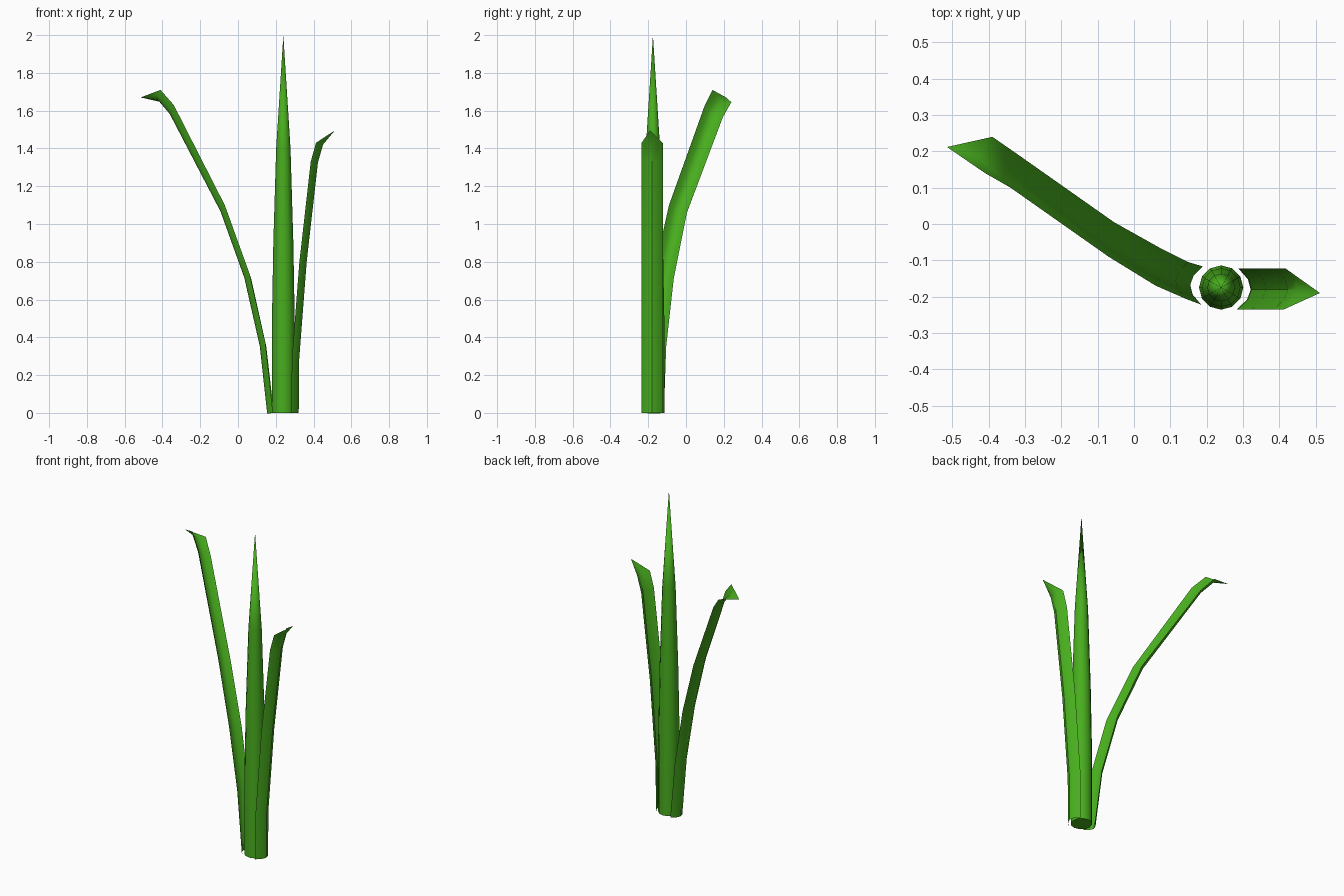
import bpy, math
from mathutils import Vector

if "Cube" in bpy.data.objects:
    bpy.data.objects.remove(bpy.data.objects["Cube"])

green = bpy.data.materials.new("leaf_green")
green.diffuse_color = (0.065, 0.42, 0.013, 1)
green.use_nodes = True
green.node_tree.nodes["Principled BSDF"].inputs["Base Color"].default_value = green.diffuse_color


def add_object(name, verts, faces):
    mesh = bpy.data.meshes.new(name)
    mesh.from_pydata(verts, [], faces)
    mesh.materials.append(green)
    mesh.validate()
    obj = bpy.data.objects.new(name, mesh)
    bpy.context.collection.objects.link(obj)
    bpy.ops.object.select_all(action='DESELECT')
    obj.select_set(True)
    bpy.context.view_layer.objects.active = obj
    bpy.ops.object.shade_smooth_by_angle(angle=math.radians(35))
    return obj


def stalk(name, cx, cy, profile, top, sides=12):
    verts = [(cx + r * math.cos(2 * math.pi * i / sides),
              cy + r * math.sin(2 * math.pi * i / sides), z)
             for r, z in profile for i in range(sides)]
    faces = [tuple(reversed(range(sides)))]
    for k in range(len(profile) - 1):
        for i in range(sides):
            j = (i + 1) % sides
            a, b = k * sides, (k + 1) * sides
            faces.append((a + i, a + j, b + j, b + i))
    last = (len(profile) - 1) * sides
    verts.append((cx, cy, top))
    faces += [(last + i, last + (i + 1) % sides, len(verts) - 1) for i in range(sides)]
    return add_object(name, verts, faces)


def leaf(name, rows, tip, bulge, segs=4):
    # each row is an edge pair; the blade bows outward between the two edges
    rows = [(Vector(a), Vector(b)) for a, b in rows]
    mids = [(a + b) / 2 for a, b in rows]
    verts, faces, n = [], [], segs + 1
    for k, (a, b) in enumerate(rows):
        tangent = mids[min(k + 1, len(mids) - 1)] - mids[max(k - 1, 0)]
        out = tangent.cross(b - a).normalized()
        side = mids[k] - Vector((0.24, -0.175, mids[k].z))
        if out.dot(Vector((side.x, side.y, -0.2))) < 0:
            out = -out
        for i in range(n):
            t = i / segs
            verts.append(a.lerp(b, t) + out * bulge * (1 - (2 * t - 1) ** 2))
    for k in range(len(rows) - 1):
        for i in range(segs):
            p = k * n + i
            faces.append((p, p + 1, p + n + 1, p + n))
    # pointed end
    last = (len(rows) - 1) * n
    verts.append(Vector(tip))
    faces += [(last + i, last + i + 1, len(verts) - 1) for i in range(segs)]
    return add_object(name, verts, faces)


# Central spike
stalk("center_stalk", 0.24, -0.175,
      [(0.061, 0), (0.061, 0.45), (0.053, 0.9), (0.038, 1.4)], 2.0)

# Long blade leaning left and back
leaf("left_leaf", [
    ((0.185, -0.222, 0), (0.19, -0.117, 0)),
    ((0.145, -0.207, 0.37), (0.15, -0.105, 0.35)),
    ((0.06, -0.17, 0.74), (0.07, -0.065, 0.71)),
    ((-0.07, -0.09, 1.10), (-0.055, 0.005, 1.06)),
    ((-0.34, 0.10, 1.63), (-0.325, 0.195, 1.565)),
    ((-0.41, 0.14, 1.71), (-0.39, 0.24, 1.645)),
], (-0.515, 0.212, 1.67), 0.033)

# Short blade leaning right
leaf("right_leaf", [((x, -0.235, z), (x + 0.005, -0.123, z)) for x, z in
                    [(0.283, 0), (0.285, 0.28), (0.325, 0.8), (0.385, 1.33), (0.413, 1.43)]],
     (0.512, -0.19, 1.495), 0.036)
